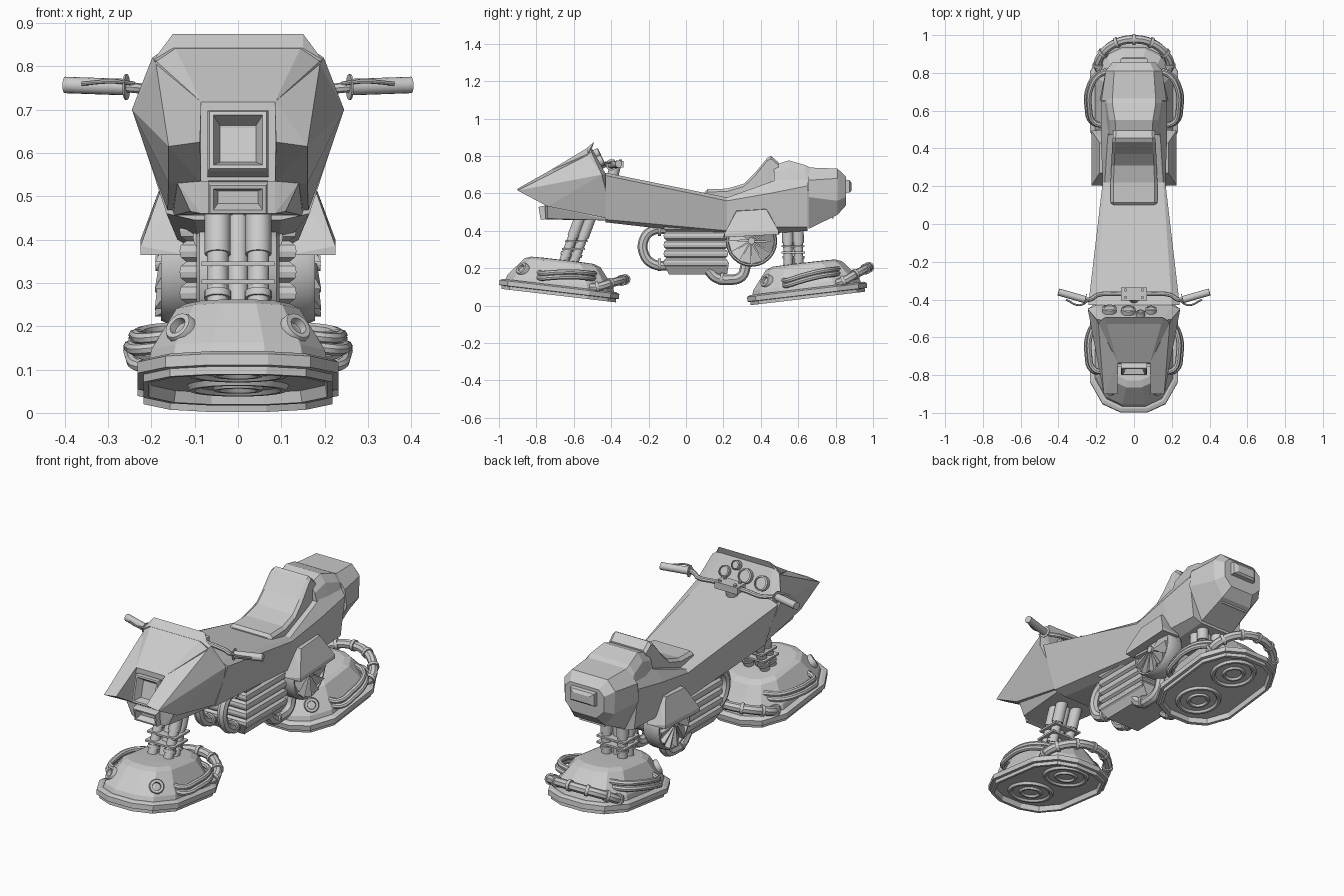
import bpy, bmesh, math
from mathutils import Vector, Matrix

if "Cube" in bpy.data.objects:
    bpy.data.objects.remove(bpy.data.objects["Cube"])

M = Matrix.Identity(4)   # current placement for new parts
V = Vector


def finish(name, mesh, smooth=False):
    ob = bpy.data.objects.new(name, mesh)
    bpy.context.collection.objects.link(ob)
    ob.matrix_world = M
    if smooth:
        mesh.polygons.foreach_set("use_smooth", [True] * len(mesh.polygons))
        mesh.set_sharp_from_angle(angle=math.radians(40))
    return ob


def from_bm(name, bm, smooth=False):
    bmesh.ops.recalc_face_normals(bm, faces=bm.faces)
    me = bpy.data.meshes.new(name)
    bm.to_mesh(me)
    bm.free()
    return finish(name, me, smooth)


def hull(name, pts, mirror=False):
    bm = bmesh.new()
    for p in pts:
        bm.verts.new(p)
        if mirror:
            bm.verts.new((-p[0], p[1], p[2]))
    res = bmesh.ops.convex_hull(bm, input=bm.verts)
    bmesh.ops.delete(bm, geom=list({g for g in res["geom_interior"] if isinstance(g, bmesh.types.BMVert)}), context='VERTS')
    bmesh.ops.dissolve_limit(bm, angle_limit=0.03, verts=bm.verts, edges=bm.edges)
    return from_bm(name, bm)


def loft(name, rings, smooth=False):
    bm = bmesh.new()
    vs = [[bm.verts.new(p) for p in r] for r in rings]
    n = len(vs[0])
    for a, b in zip(vs, vs[1:]):
        for i in range(n):
            bm.faces.new((a[i], a[(i + 1) % n], b[(i + 1) % n], b[i]))
    bm.faces.new(vs[0])
    bm.faces.new(vs[-1])
    return from_bm(name, bm, smooth)


def section(y, half):   # half cross-section (x, z), mirrored to a full ring
    return [(x, y, z) for x, z in half] + [(-x, y, z) for x, z in reversed(half)]


def box(name, c, s):
    return hull(name, [(c[0] + i * s[0], c[1] + j * s[1], c[2] + k * s[2])
                       for i in (-1, 1) for j in (-1, 1) for k in (-1, 1)])


def spin(name, c, axis, prof, n=20):   # profile (radius, height) around an axis
    q = V(axis).to_track_quat('Z', 'Y')
    loft(name, [[V(c) + q @ V((r * math.cos(2 * math.pi * i / n), r * math.sin(2 * math.pi * i / n), h))
                 for i in range(n)] for r, h in prof], True)


def cyl(name, a, b, r, n=16):
    d = V(b) - V(a)
    spin(name, a, d, [(r, 0), (r, d.length)], n)


def tube(name, pts, r):
    cu = bpy.data.curves.new(name, 'CURVE')
    cu.dimensions = '3D'
    cu.bevel_depth, cu.bevel_resolution, cu.resolution_u, cu.use_fill_caps = r, 2, 5, True
    sp = cu.splines.new('BEZIER')
    sp.bezier_points.add(len(pts) - 1)
    for bp, p in zip(sp.bezier_points, pts):
        bp.co = p
        bp.handle_left_type = bp.handle_right_type = 'AUTO'
    tmp = bpy.data.objects.new(name, cu)
    bpy.context.collection.objects.link(tmp)
    me = bpy.data.meshes.new_from_object(tmp.evaluated_get(bpy.context.evaluated_depsgraph_get()))
    bpy.data.objects.remove(tmp)
    finish(name, me, True)


def frame(name, c, w, h, d, rim, tilt):   # recessed rectangular lamp or intake, facing -y
    R = Matrix.Rotation(tilt, 3, 'X')
    def ring(k, y):
        return [V(c) + R @ V((i * (w - k), y, j * (h - k))) for i, j in ((-1, -1), (1, -1), (1, 1), (-1, 1))]
    loft(name, [ring(0, d), ring(0, 0), ring(rim * .3, -.008), ring(rim, -.008), ring(rim * 2.2, .03)])


# hover pods: the rear one is a copy of the front one, tilted the other way
def outline(hw, hl, z):
    q = [(1, .5), (.72, .86), (.3, 1)]
    q = q + [(-x, y) for x, y in reversed(q)]
    return [(x * hw, y * hl, z) for x, y in q + [(-x, -y) for x, y in q]]


def pod(n, y, z, tilt):
    global M
    M = Matrix.Translation((0, y, z)) @ Matrix.Rotation(math.radians(tilt), 4, 'X')
    loft(n + "_pod_plate", [outline(*t) for t in ((.2, .285, .015), (.205, .29, -.012), (.218, .308, -.012), (.218, .308, .006),
                            (.232, .322, .008), (.232, .322, .034), (.215, .305, .042))])
    loft(n + "_pod_dome", [outline(*t) for t in ((.208, .296, .03), (.2, .285, .065), (.142, .205, .165), (.12, .17, .178), (.08, .1, .18))])
    for s in (-1, 1):
        spin(n + "_pod_thruster", (0, s * .14, .016), (0, 0, -1),
             [(.118, 0), (.112, .014), (.1, .014), (.092, .004), (.06, .004), (.055, .014), (.045, .014), (.038, .004)], 24)
        spin(n + "_pod_eye", (s * .125, -.2, .1), (s * .55, -.65, .45),
             [(.037, -.03), (.037, .018), (.033, .026), (.021, .026), (.019, .008)], 16)
        for k in (0, 1):
            tube(n + "_pod_handle", [(s * (x - .012 * k), yy, zz + .026 * k) for x, yy, zz in
                 ((.16, -.12, .075), (.225, -.1, .07), (.248, -.02, .085), (.242, .08, .098), (.2, .15, .1), (.13, .18, .1))], .014)
    half = [V(p) for p in ((.165, .15, .05), (.19, .2, .058), (.165, .265, .085), (.09, .325, .108))]
    path = half + [V((0, .343, .115))] + [V((-p.x, p.y, p.z)) for p in reversed(half)]
    tube(n + "_pod_pipe", path, .023)
    for a, p, b in zip(path, path[1:], path[2:]):
        d = (b - a).normalized() * .008
        cyl(n + "_pod_pipe_ring", p - d, p + d, .029)
    M = Matrix.Identity(4)


pod("front", -.68, .065, -6.7)
pod("rear", .65, .05, 6.7)


# leg struts with collars and clamps
def leg(n, y0, y1, z0, z1):
    at = lambda x, o, t: V((x, y0 + (y1 - y0) * t + o, z0 + (z1 - z0) * t))
    for s in (-1, 1):
        for o in (-.028, .028):
            x = s * .047
            cyl(n + "_leg_strut", at(x, o, 0), at(x, o, 1), .025)
            cyl(n + "_leg_sleeve", at(x, o, .52), at(x, o, 1), .03)
            cyl(n + "_leg_collar", at(x, o, .2), at(x, o, .25), .031)
    cyl(n + "_leg_core", at(0, 0, 0), at(0, 0, 1), .024)
    for t in (.32, .45):
        box(n + "_leg_clamp", at(0, 0, t), (.084, .062, .005))


leg("front", -.64, -.52, .2, .52)
leg("rear", .575, .57, .2, .46)

# main body and tail
loft("body", [section(-.43, [(.2, .71), (.242, .695), (.165, .46), (.1, .445)]),
              section(.22, [(.155, .578), (.166, .56), (.14, .40), (.09, .37)]),
              section(.45, [(.14, .66), (.175, .6), (.16, .42), (.1, .385)]),
              section(.65, [(.115, .73), (.176, .64), (.15, .42), (.1, .40)])])
loft("tail", [section(.655, [(.115, .738), (.172, .67), (.182, .58), (.1, .41)]),
              section(.81, [(.105, .732), (.15, .68), (.145, .56), (.09, .485)]),
              section(.855, [(.085, .69), (.115, .66), (.115, .58), (.07, .535)])])
loft("tail_light", [section(.84, [(.075, .675), (.075, .6)]), section(.875, [(.07, .67), (.07, .605)]),
                    section(.885, [(.05, .655), (.05, .615)])])
hull("rear_plate", [(.075, .77, .53), (.075, .785, .53), (.075, .78, .465), (.075, .79, .465)], True)
box("rear_plate_bracket", (0, .74, .5), (.03, .05, .012))

# seat: saddle with back rest, and the hump behind it
loft("seat", [section(y, [(w - .015, t), (w, t - .015), (w, b)]) for y, w, t, b in
     ((.10, .115, .608, .57), (.115, .124, .622, .57), (.22, .124, .625, .56), (.31, .12, .652, .58), (.37, .118, .71, .6),
      (.435, .115, .79, .62), (.455, .112, .8, .64), (.495, .11, .765, .66))])
loft("seat_hump", [section(y, [(w, t), (w + .03, t - .04), (w + .05, t - .13)]) for y, w, t in
     ((.47, .095, .75), (.55, .1, .776), (.64, .115, .75), (.67, .115, .735))])

# front fairing: core with a prong on each side
A, B, C, D, E = (.088, -.9, .625), (.16, -.9, .615), (.085, -.735, .718), (.198, -.505, .82), (.15, -.51, .853)
F, G, H, I, J = (.245, -.45, .7), (.163, -.39, .46), (.16, -.74, .53), (.085, -.74, .53), (.1, -.39, .455)
hull("fairing", [C, D, E, F, G, I, J, (.2, -.43, .705)], True)
for s in (-1, 1):
    hull("fairing_prong", [(s * p[0], p[1], p[2]) for p in (A, B, C, (.19, -.515, .81), F, G, H, I)])
hull("windshield", [(.195, -.525, .815), (.15, -.492, .875), (.15, -.53, .842), (.185, -.515, .8)], True)
hull("chin", [(.085, -.755, .535), (.085, -.75, .46), (.15, -.4, .455), (.155, -.4, .5), (.14, -.74, .53), (.11, -.74, .465)], True)
frame("headlight", (0, -.775, .628), .07, .072, .06, .013, math.radians(-14))
frame("chin_intake", (0, -.775, .494), .068, .036, .06, .011, math.radians(10))

# gauges on the panel
for x, y, z, r in ((-.13, -.463, .765, .038), (-.03, -.468, .775, .038), (.035, -.485, .81, .024), (.09, -.466, .77, .029)):
    spin("gauge", (x, y, z), (0, .894, .447), [(r, -.02), (r, .022), (r * .8, .026), (r * .78, .018)], 18)

# handlebar
cyl("steering_stem", (0, -.4, .66), (0, -.375, .76), .03)
box("handlebar_clamp", (0, -.37, .755), (.068, .035, .018))
for s in (-1, 1):
    tube("handlebar", [(0, -.37, .755), (s * .1, -.37, .752), (s * .19, -.375, .745), (s * .235, -.4, .75), (s * .27, -.398, .753)], .012)
    cyl("grip", (s * .26, -.4, .752), (s * .4, -.36, .757), .019)
    cyl("grip_flange", (s * .256, -.4, .752), (s * .26, -.399, .752), .03)
    tube("brake_lever", [(s * .24, -.405, .76), (s * .29, -.43, .765), (s * .36, -.4, .76)], .005)
    for y in (-.39, -.35):
        cyl("clamp_bolt", (s * .045, y, .77), (s * .045, y, .782), .009, 6)

# ribbed engine block and tray
rings = []
for k in range(5):
    for dz, g in ((0, .016), (.01, .003), (.024, 0), (.038, .003)):
        z, w = .205 + k * .048 + dz, .135 - g
        rings.append([(w, -.12 + g, z), (w, .225 - g, z), (-w, .225 - g, z), (-w, -.12 + g, z)])
loft("engine_ribs", rings)
hull("engine_tray", [(.135, -.125, .23), (.135, .23, .23), (.1, -.09, .165), (.1, .22, .168)], True)

# engine pipes, side fans and guards
for s in (-1, 1):
    tube("intake_pipe", [(s * .07, y, z) for y, z in ((-.08, .405), (-.17, .405), (-.222, .36), (-.222, .27), (-.17, .22), (-.08, .215))], .026)
    cyl("intake_flange", (s * .07, -.135, .405), (s * .07, -.15, .405), .034)
    cyl("intake_flange", (s * .07, -.135, .218), (s * .07, -.15, .218), .034)
    tube("exhaust_pipe", [(s * .09, y, z) for y, z in ((.12, .19), (.16, .15), (.23, .138), (.295, .155), (.318, .21), (.32, .28))], .028)
    cyl("exhaust_ring", (s * .09, .18, .146), (s * .09, .195, .142), .034)
    spin("fan_drum", (s * .08, .35, .345), (s, 0, 0), [(.125, 0), (.138, .02), (.138, .085), (.132, .098), (.124, .098), (.122, .08)], 24)
    P = lambda x, r, a: (s * x, .35 + r * math.cos(a), .345 + r * math.sin(a))
    for k in range(12):
        a, b = k * math.pi / 6, (k + .95) * math.pi / 6
        hull("fan_blade", [P(.155, .01, a), P(.182, .01, a), P(.155, .123, a), P(.16, .123, a), P(.155, .123, b), P(.192, .123, b)])
    cyl("fan_hub", (s * .16, .35, .345), (s * .19, .35, .345), .018, 12)
    hull("fan_guard", [(s * x, y, z) for x, y, z in ((.12, .2, .365), (.225, .205, .365), (.225, .495, .38), (.12, .5, .38),
                       (.13, .27, .51), (.182, .27, .505), (.182, .43, .515), (.13, .43, .52), (.225, .205, .385), (.225, .495, .4))])
cyl("fan_axle", (-.1, .35, .345), (.1, .35, .345), .08)
